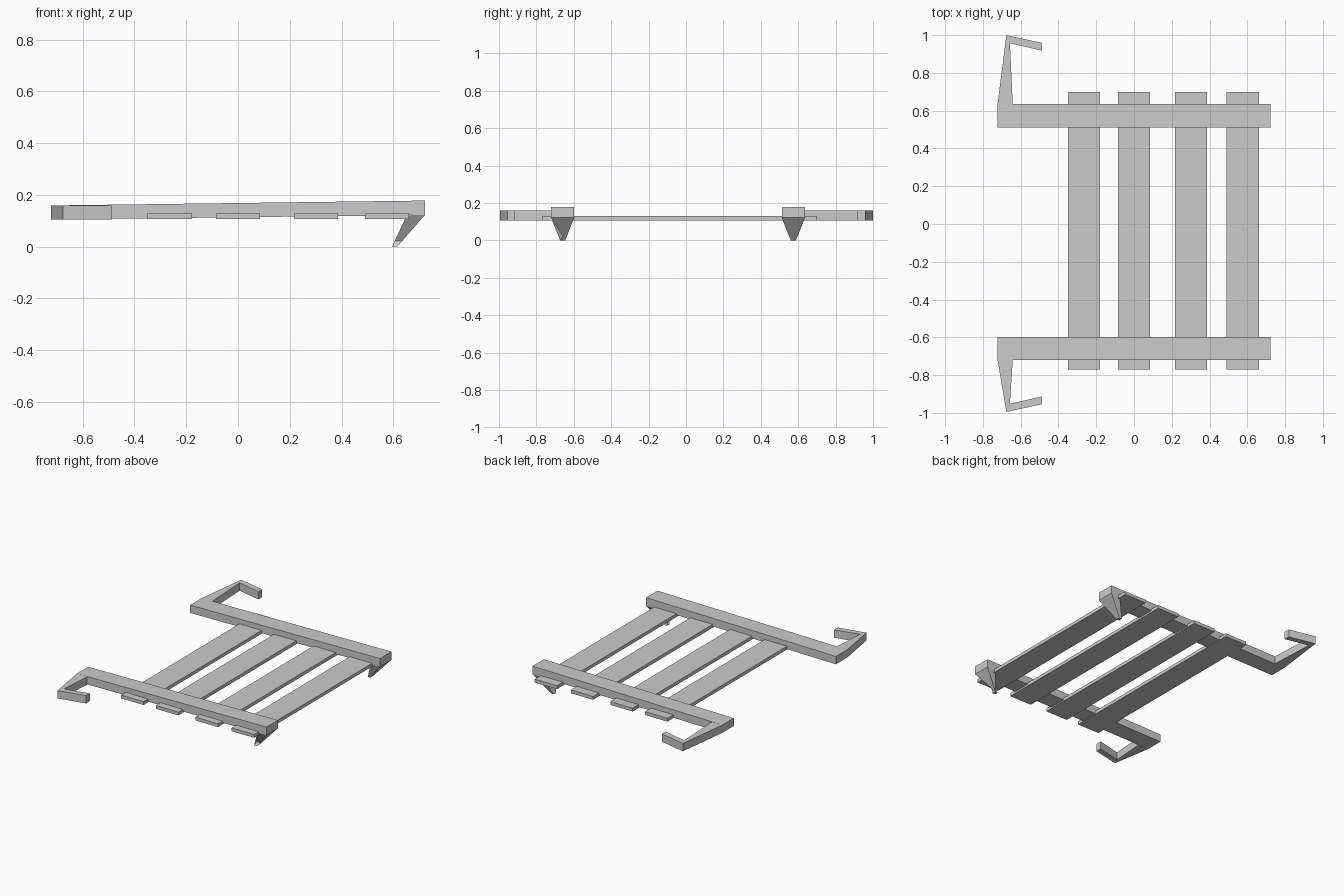
import bpy

if "Cube" in bpy.data.objects:
    bpy.data.objects.remove(bpy.data.objects["Cube"])


def loft(name, bottom, top):
    """Solid between two matching loops of 3D points."""
    n = len(bottom)
    faces = [tuple(reversed(range(n))), tuple(range(n, 2 * n))]
    faces += [(i, (i + 1) % n, n + (i + 1) % n, n + i) for i in range(n)]
    me = bpy.data.meshes.new(name)
    me.from_pydata(bottom + top, [], faces)
    me.validate()
    ob = bpy.data.objects.new(name, me)
    bpy.context.collection.objects.link(ob)
    # consistent outward normals
    import bmesh
    bm = bmesh.new()
    bm.from_mesh(me)
    bmesh.ops.recalc_face_normals(bm, faces=bm.faces)
    bm.to_mesh(me)
    bm.free()
    return ob


def rect(x0, x1, y0, y1, z0, z1):
    """Rectangle whose height runs from z0 at x0 to z1 at x1."""
    return [(x0, y0, z0), (x1, y0, z1), (x1, y1, z1), (x0, y1, z0)]


# side: (name, outward direction, inner y, outer y, hook tip y)
for side, s, y_in, y_out, y_end in (("back", 1, 0.512, 0.636, 1.0),
                                    ("front", -1, 0.598, 0.721, 0.995)):
    a, b = s * y_in, s * y_out

    # gently rising side rail
    loft(side + "_rail",
         rect(-0.722, 0.722, a, b, 0.105, 0.122),
         rect(-0.722, 0.722, a, b, 0.159, 0.178))

    # hooked arm at the low end
    outline = [(-0.722, y_out), (-0.676, y_end), (-0.488, y_end - 0.041),
               (-0.488, y_end - 0.082), (-0.657, y_end - 0.043), (-0.642, y_out)]
    loft(side + "_hook",
         [(x, s * y, 0.105) for x, y in outline],
         [(x, s * y, 0.159) for x, y in outline])

    # tapered foot slanting inward under the high end
    mid = (a + b) / 2
    loft(side + "_foot",
         rect(0.595, 0.615, mid - 0.014, mid + 0.014, 0, 0),
         rect(0.652, 0.722, a, b, 0.121, 0.122))

# cross slats
for i, (x, z) in enumerate(((-0.264, 0.107), (0, 0.106), (0.301, 0.106), (0.576, 0.106))):
    loft(f"slat_{i + 1}",
         rect(x - 0.085, x + 0.085, -0.77, 0.7, z, z),
         rect(x - 0.085, x + 0.085, -0.77, 0.7, z + 0.023, z + 0.023))
